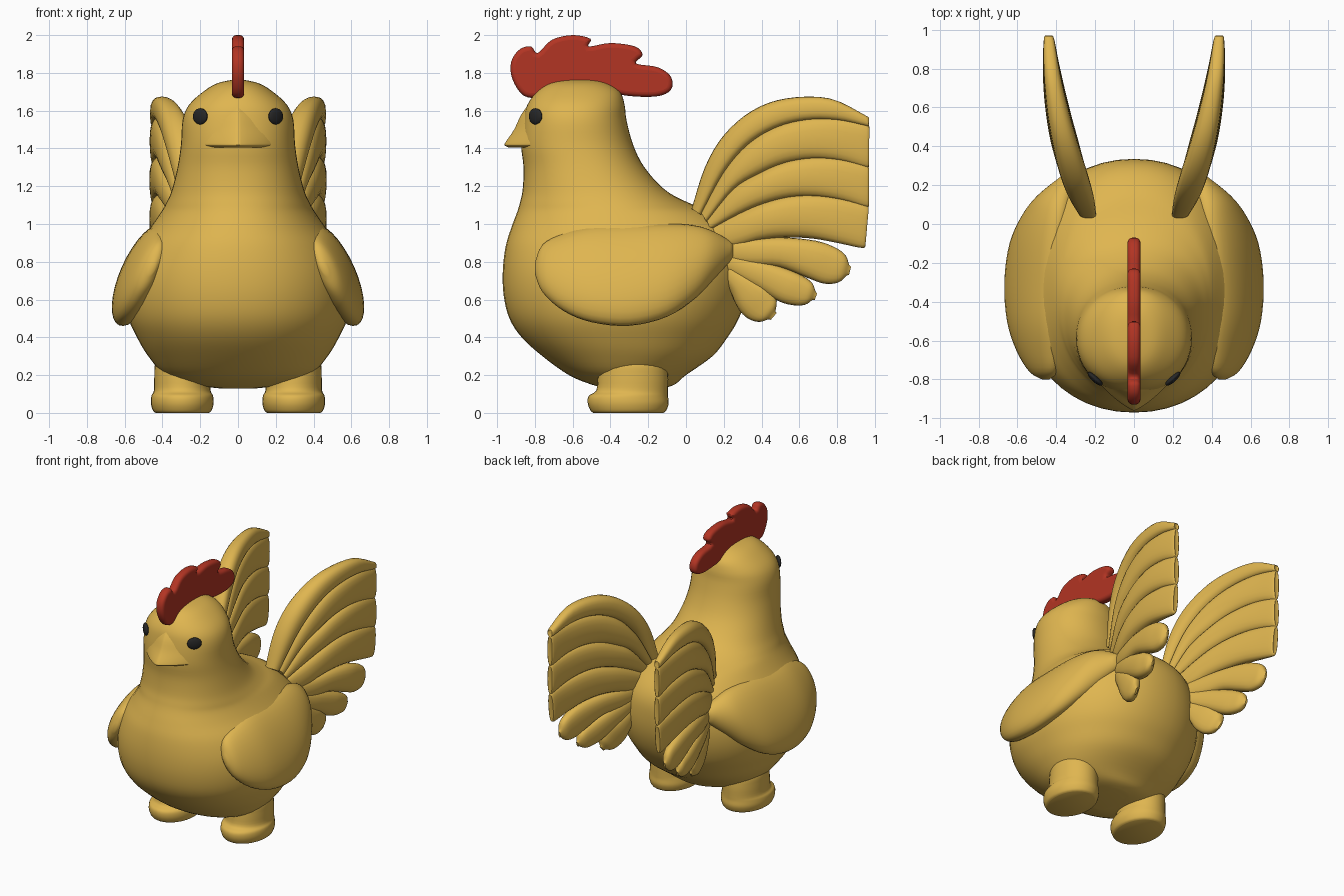
import bpy, bmesh, math
from mathutils import Vector

cube = bpy.data.objects.get("Cube")
if cube:
    bpy.data.objects.remove(cube)


def material(name, rgb):
    m = bpy.data.materials.new(name)
    m.use_nodes = True
    m.diffuse_color = (*rgb, 1)
    bsdf = m.node_tree.nodes["Principled BSDF"]
    bsdf.inputs["Base Color"].default_value = (*rgb, 1)
    bsdf.inputs["Roughness"].default_value = 0.7
    return m


YELLOW = material("golden yellow", (0.74, 0.465, 0.08))
RED = material("comb red", (0.45, 0.035, 0.017))
BLACK = material("eye black", (0.02, 0.02, 0.02))


def smooth_path(points, steps, closed=False):
    """Catmull-Rom curve through vectors of any size."""
    n = len(points)
    pick = (lambda i: points[i % n]) if closed else (lambda i: points[max(0, min(n - 1, i))])
    out = []
    for i in range(n if closed else n - 1):
        a, b, c, d = (Vector(pick(i + k)) for k in (-1, 0, 1, 2))
        for s in range(steps):
            t = s / steps
            out.append(b + (c - a) * (t / 2) + (a * 2 - b * 5 + c * 4 - d) * (t * t / 2)
                       + (b * 3 - a - c * 3 + d) * (t ** 3 / 2))
    if not closed:
        out.append(Vector(points[-1]))
    return out


def finish(obj, mat, mirror, angle=50):
    obj.data.materials.clear()
    obj.data.materials.append(mat)
    if mirror:
        mod = obj.modifiers.new("Mirror", 'MIRROR')
        mod.use_mirror_merge = False
    bpy.ops.object.select_all(action='DESELECT')
    obj.select_set(True)
    bpy.context.view_layer.objects.active = obj
    bpy.ops.object.shade_smooth_by_angle(angle=math.radians(angle))


def loft(name, sections, mirror=False, sides=32, steps=4, power=1.0):
    """Skin oval sections, each given as (centre, half axis, other half axis)."""
    flat = [[*c, *a, *b] for c, a, b in sections]
    bm = bmesh.new()
    rings = []
    for v in smooth_path(flat, steps):
        c, a, b = Vector(v[0:3]), Vector(v[3:6]), Vector(v[6:9])
        ring = []
        for k in range(sides):
            ang = math.tau * k / sides
            co, si = math.cos(ang), math.sin(ang)
            co = math.copysign(abs(co) ** power, co)
            si = math.copysign(abs(si) ** power, si)
            ring.append(bm.verts.new(c + a * co + b * si))
        rings.append(ring)
    for r, s in zip(rings, rings[1:]):
        for k in range(sides):
            j = (k + 1) % sides
            bm.faces.new((r[k], r[j], s[j], s[k]))
    bm.faces.new(rings[0])
    bm.faces.new(rings[-1])
    bmesh.ops.recalc_face_normals(bm, faces=bm.faces)
    me = bpy.data.meshes.new(name)
    bm.to_mesh(me)
    bm.free()
    obj = bpy.data.objects.new(name, me)
    bpy.context.collection.objects.link(obj)
    finish(obj, YELLOW, mirror)


def level(z, front, back, rx, x=0):
    """Horizontal oval section."""
    return (x, (front + back) / 2, z), (rx, 0, 0), (0, (back - front) / 2, 0)


# Body, neck and head in one skin: height, front, back, half width
loft("body", [level(*s) for s in (
    (.13, -.42, -.12, .10), (.15, -.50, -.06, .25), (.20, -.62, .0, .385),
    (.30, -.76, .14, .475), (.40, -.87, .22, .535), (.50, -.935, .28, .58),
    (.62, -.965, .32, .60), (.75, -.97, .335, .59), (.88, -.955, .325, .54),
    (.98, -.925, .27, .465), (1.06, -.895, .16, .41), (1.11, -.88, .02, .38),
    (1.18, -.865, -.11, .35), (1.30, -.86, -.22, .32), (1.42, -.873, -.28, .302),
    (1.55, -.86, -.315, .293), (1.63, -.84, -.325, .26), (1.70, -.79, -.35, .185),
    (1.745, -.72, -.42, .11), (1.765, -.62, -.50, .02))], sides=48, power=0.94)

# Beak: flares out of the cheeks to a point, with a flat underside
loft("beak", [level(*s) for s in (
    (1.405, -.94, -.55, .20), (1.415, -.958, -.53, .225), (1.43, -.957, -.53, .23),
    (1.50, -.91, -.57, .22), (1.58, -.872, -.60, .18), (1.65, -.82, -.62, .08))], power=1.6)

# Legs with rounded feet
loft("legs", [level(*s, .295) for s in (
    (0, -.49, -.12, .14), (.012, -.505, -.105, .155), (.05, -.52, -.092, .166),
    (.09, -.515, -.095, .163), (.12, -.475, -.095, .150), (.20, -.465, -.095, .148),
    (.27, -.45, -.11, .14), (.36, -.38, -.18, .08))], mirror=True)


def wing_section(y, x, z, height, thick):
    tilt = math.radians(24)
    up = Vector((-math.sin(tilt), 0, math.cos(tilt)))
    out = Vector((math.cos(tilt), 0, math.sin(tilt)))
    return (x, y, z), up * height, out * thick


# Folded wings, skinned from front to back, with the tops sunk into the shoulders
loft("wings", [wing_section(*s) for s in (
    (-.80, .455, .765, .03, .015), (-.76, .465, .765, .135, .055), (-.65, .485, .745, .22, .09),
    (-.50, .505, .735, .275, .108), (-.30, .512, .73, .29, .112), (-.10, .495, .755, .265, .108),
    (.05, .45, .80, .205, .10), (.15, .40, .835, .13, .085), (.25, .33, .86, .04, .04))],
    mirror=True)

# Tail fans: each feather fills the band between two edge curves (y, z)
def fan_x(y):
    return .22 + .40 * y - .18 * y * y


def feather(name, upper, lower, thickness):
    secs = []
    for (uy, uz), (ly, lz), t in zip(upper, lower, thickness):
        u, v = Vector((fan_x(uy), uy, uz)), Vector((fan_x(ly), ly, lz))
        secs.append(((u + v) / 2, (u - v) / 2, Vector((t, 0, 0))))
    c, a, b = secs[-1]
    secs.append((c + (c - secs[-2][0]).normalized() * .012, a * .8, b * .5))
    loft(name, secs, mirror=True, sides=20, power=0.8)


edges = [
    [(.03, 1.08), (.10, 1.30), (.20, 1.47), (.35, 1.60), (.53, 1.665), (.76, 1.665), (.95, 1.575)],
    [(.08, 1.06), (.20, 1.28), (.33, 1.43), (.48, 1.52), (.64, 1.56), (.80, 1.56), (.955, 1.53)],
    [(.11, 1.02), (.25, 1.19), (.38, 1.27), (.52, 1.33), (.67, 1.355), (.82, 1.345), (.955, 1.31)],
    [(.13, .98), (.28, 1.06), (.41, 1.115), (.55, 1.15), (.69, 1.155), (.83, 1.135), (.955, 1.10)],
    [(.15, .86), (.28, .89), (.40, .925), (.53, .94), (.67, .935), (.81, .91), (.935, .885)],
]
THICK = (.045, .066, .072, .066, .056, .042, .026)
for i, (upper, lower) in enumerate(zip(edges, edges[1:])):
    overlapped = [(y, z - .012) for y, z in lower]
    feather(f"tail_feather_{i + 1}", upper, overlapped, THICK)

# Short rounded feathers below the fan: path points (y, z) with half widths
short = [
    ((.18, .86, .06), (.34, .85, .075), (.50, .85, .08), (.66, .815, .10),
     (.76, .78, .10), (.825, .763, .075), (.857, .755, .03)),
    ((.18, .82, .05), (.32, .76, .07), (.42, .72, .08), (.53, .67, .088),
     (.60, .645, .08), (.65, .63, .06), (.677, .62, .025)),
    ((.22, .75, .05), (.28, .69, .065), (.32, .645, .085), (.36, .605, .10),
     (.40, .565, .095), (.435, .535, .07), (.455, .518, .03)),
]
for i, path in enumerate(short):
    upper, lower = [], []
    for k, (y, z, w) in enumerate(path):
        p, q = path[max(0, k - 1)], path[min(len(path) - 1, k + 1)]
        d = Vector((q[0] - p[0], q[1] - p[1])).normalized() * w
        upper.append((y - d.y, z + d.x))
        lower.append((y + d.y, z - d.x))
    feather(f"short_tail_feather_{i + 1}", upper, lower, (.05, .06, .06, .055, .045, .035, .015))

# Comb: rounded slab cut to a lobed outline (y, z)
outline = [(-.86, 1.68), (-.92, 1.77), (-.925, 1.86), (-.88, 1.925), (-.82, 1.94), (-.785, 1.905),
           (-.71, 1.975), (-.60, 2.0), (-.505, 1.98), (-.515, 1.94), (-.40, 1.958), (-.27, 1.94),
           (-.23, 1.895), (-.265, 1.85), (-.15, 1.83), (-.08, 1.78), (-.08, 1.71), (-.16, 1.675),
           (-.32, 1.68), (-.45, 1.71), (-.60, 1.70), (-.76, 1.67)]
curve = bpy.data.curves.new("comb_outline", 'CURVE')
curve.dimensions = '2D'
curve.fill_mode = 'BOTH'
curve.extrude = .008
curve.bevel_depth = .025
curve.bevel_resolution = 4
curve.offset = -.025
pts = smooth_path(outline, 4, closed=True)
spline = curve.splines.new('POLY')
spline.points.add(len(pts) - 1)
for sp, p in zip(spline.points, pts):
    sp.co = (p[0], p[1], 0, 1)
spline.use_cyclic_u = True
comb = bpy.data.objects.new("comb", curve)
bpy.context.collection.objects.link(comb)
comb.rotation_euler = (math.pi / 2, 0, math.pi / 2)
bpy.ops.object.select_all(action='DESELECT')
comb.select_set(True)
bpy.context.view_layer.objects.active = comb
bpy.ops.object.convert(target='MESH')
finish(bpy.context.object, RED, False)

# Eyes: flattened beads set into the head
for side, label in ((1, "left"), (-1, "right")):
    bpy.ops.mesh.primitive_uv_sphere_add(segments=20, ring_count=12, radius=.043,
                                         location=(side * .2, -.797, 1.57))
    eye = bpy.context.object
    eye.name = label + "_eye"
    eye.scale = (1.15, .4, 1)
    eye.rotation_euler = (0, 0, side * math.radians(42))
    finish(eye, BLACK, False)
